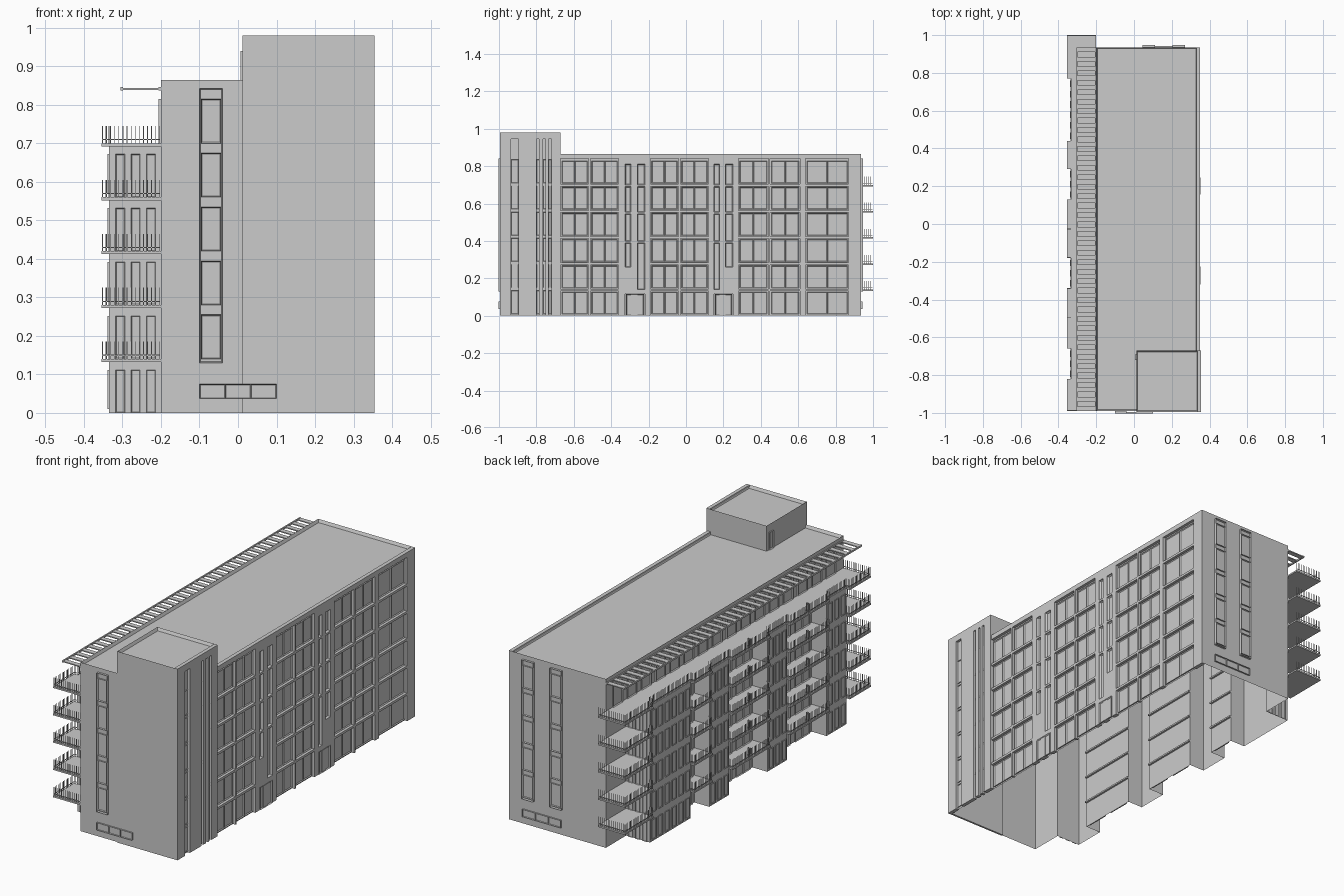
import bpy, bmesh

if "Cube" in bpy.data.objects:
    bpy.data.objects.remove(bpy.data.objects["Cube"])

FLOORS = [0.14, 0.28, 0.42, 0.56, 0.70]
LEVELS = [0.0] + FLOORS
XO, XI, XB = -0.335, -0.25, -0.20          # outer bay wall, recess wall, main body wall
YF, YB = -0.99, 0.935                      # front and back of the main body
BAYS = [(-0.82, -0.66), (-0.34, -0.18), (0.13, 0.29), (0.44, 0.77)]
BALCONIES = [(-0.99, -0.82), (-0.66, -0.5), (-0.5, -0.34), (-0.18, -0.025),
             (-0.025, 0.13), (0.29, 0.44), (0.77, 1.0)]
parts = {}


def part(name):
    return parts.setdefault(name, bmesh.new())


def box(name, x0, x1, y0, y1, z0, z1, bottom=True):
    """Box added to a part; returns its top face."""
    bm = part(name)
    v = [bm.verts.new((x, y, z)) for z in (z0, z1)
         for x, y in ((x0, y0), (x1, y0), (x1, y1), (x0, y1))]
    for i in range(4):
        j = (i + 1) % 4
        bm.faces.new((v[i], v[j], v[j + 4], v[i + 4]))
    if bottom:
        bm.faces.new(v[3::-1])
    return bm.faces.new(v[4:])


def window(name, axis, sign, pos, a0, a1, z0, z1, d=0.006, t=0.006):
    """Framed window standing d proud of a wall, pane sunk inside the frame."""
    bm = part(name)

    def p(a, z, o):
        q = pos + sign * o
        return bm.verts.new((q, a, z) if axis == 'x' else (a, q, z))
    ring = [(a0, z0), (a1, z0), (a1, z1), (a0, z1)]
    if (axis == 'x') != (sign > 0):
        ring.reverse()
    back = [p(a, z, 0) for a, z in ring]
    front = [p(a, z, d) for a, z in ring]
    for i in range(4):
        j = (i + 1) % 4
        bm.faces.new((back[i], back[j], front[j], front[i]))
    f = bm.faces.new(front)
    f.normal_update()
    direction = f.normal.x if axis == 'x' else f.normal.y
    if direction * sign < 0:
        f.normal_flip()
    bmesh.ops.inset_individual(bm, faces=[f], thickness=t, depth=-d * 0.7)


def parapet(name, face, t=0.01, depth=0.015):
    face.normal_update()
    bmesh.ops.inset_individual(part(name), faces=[face], thickness=t, depth=-depth)


def pickets(x0, y0, x1, y1, z, h=0.045, step=0.011):
    """Row of railing pickets with a low rail."""
    n = max(1, round(max(abs(x1 - x0), abs(y1 - y0)) / step))
    for i in range(n + 1):
        x, y = x0 + (x1 - x0) * i / n, y0 + (y1 - y0) * i / n
        box("railing", x - .001, x + .001, y - .001, y + .001, z, z + h)
    box("railing", min(x0, x1) - .001, max(x0, x1) + .001,
        min(y0, y1) - .001, max(y0, y1) + .001, z + 0.008, z + 0.011)


# Lower walls: stepped footprint, open underneath
plan = [(XB, YF), (XB, BAYS[0][0])]
for i, (a, b) in enumerate(BAYS):
    plan += [(XI if i else XB, a), (XO, a), (XO, b), (XI if i < 3 else XB, b)]
plan += [(XB, YB), (0.335, YB), (0.335, -0.67), (0.34, -0.67), (0.34, YF)]
bm = part("lower_walls")
lo = [bm.verts.new((x, y, 0)) for x, y in plan]
hi = [bm.verts.new((x, y, 0.7)) for x, y in plan]
for i in range(len(plan)):
    j = (i + 1) % len(plan)
    if plan[i] != plan[j]:
        bm.faces.new((lo[i], hi[i], hi[j], lo[j]))

# Top storey with sunken roof, and the stair tower
parapet("top_storey", box("top_storey", XB, 0.335, YF, YB, 0.7, 0.865, False))
parapet("stair_tower", box("stair_tower", 0.012, 0.34, -0.995, -0.67, 0.7, 0.98, False))
box("stair_tower", 0.012, 0.34, -0.995, -0.985, 0, 0.7)
window("stair_tower", 'x', -1, 0.012, -0.72, -0.69, 0.85, 0.94)

# Tower right face: solid strips with glazed slots between
slots = [(-0.935, -0.895), (-0.80, -0.785), (-0.765, -0.75), (-0.735, -0.72)]
edges = [-0.995] + [e for s in slots for e in s] + [-0.67]
for a, b in zip(edges[::2], edges[1::2]):
    box("tower_strips", 0.335, 0.354, a, b, 0, 0.98)
box("tower_strips", 0.335, 0.354, -0.995, -0.67, 0.945, 0.98)
for a, b in slots:
    for z in LEVELS:
        window("tower_windows", 'x', 1, 0.34, a, b, z + 0.01, z + 0.135, 0.005, 0.003)

# Right facade: piers, floor bands, windows
cols = [(-0.67, -0.52), (-0.51, -0.36), (-0.19, -0.04), (-0.03, 0.12),
        (0.28, 0.44), (0.45, 0.61), (0.64, 0.87)]
slits = [(-0.325, -0.295), (-0.26, -0.22), (0.15, 0.18), (0.21, 0.25)]
openings = sorted(cols + slits)
for (_, a), (b, _) in zip(openings, openings[1:] + [(YB, 0)]):
    box("facade_piers", 0.33, 0.35, a, b, 0, 0.85)
box("facade_piers", 0.33, 0.35, -0.67, YB, 0.84, 0.865)
for a, b in cols:
    for z in LEVELS:
        if z:
            box("floor_bands", 0.33, 0.35, a, b, z - 0.008, z + 0.004)
        m = a + (b - a) * 0.5
        window("right_windows", 'x', 1, 0.335, a + 0.006, m, z + 0.008, z + 0.128)
        window("right_windows", 'x', 1, 0.335, m, b - 0.006, z + 0.008, z + 0.128)
for i, (a, b) in enumerate(slits):
    lows = [0.26, 0.14, 0.14, 0.26]
    stops = [lows[i], 0.40, 0.555, 0.70, 0.82]
    box("facade_piers", 0.33, 0.35, a, b, 0.115, lows[i])
    box("facade_piers", 0.33, 0.35, a, b, 0.82, 0.85)
    for z0, z1 in zip(stops, stops[1:]):
        window("slit_windows", 'x', 1, 0.335, a, b, z0, z1 - 0.01, 0.008, 0.005)
        box("floor_bands", 0.33, 0.35, a, b, z1 - 0.01, z1)
for a, b in ((-0.32, -0.225), (0.155, 0.245)):
    window("entrance_doors", 'x', 1, 0.345, a, b, 0, 0.115, 0.008)

# End walls: stacked window strips and low wide windows
for axis_y, s, xs in ((YF, -1, [(-0.10, -0.04)]), (YB, 1, [(0.045, 0.11), (0.205, 0.27)])):
    for a, b in xs:
        window("end_strip_frames", 'y', s, axis_y, a, b, 0.13, 0.842, 0.012, 0.004)
        for z in FLOORS:
            window("end_windows", 'y', s, axis_y + s * 0.003, a + 0.004, b - 0.004,
                   z, z + 0.115, 0.008, 0.004)
for k in range(3):
    a = -0.1 + k * 0.0667
    window("low_windows", 'y', -1, -0.995, a, a + 0.0667, 0.037, 0.075, 0.008, 0.003)
    a = 0.05 + k * 0.0733
    window("low_windows", 'y', 1, YB, a, a + 0.0733, 0.037, 0.075, 0.008, 0.003)

# Balcony slabs and railings
for y0, y1 in BALCONIES:
    first, last = y0 == -0.99, y1 == 1.0
    for z in FLOORS:
        box("balcony_slabs", -0.355, XB if first or last else XI + 0.01,
            y0, y1, z - 0.008, z)
        e = 0.003
        pickets(-0.355 + e, y0 + e, -0.355 + e, y1 - e, z)
        for y, corner in ((y0 + e, first), (y1 - e, last)):
            pickets(-0.355 + e, y, XB - e if corner else XO, y, z)

# Terrace floor above the bays
box("terrace", XO, XB, BAYS[0][0], BAYS[-1][1], 0.692, 0.70)
for a, b in BAYS:
    pickets(XO + 0.003, a, XO + 0.003, b, 0.70)

# Left facade windows: bays, recesses, end returns, set-back top storey
for z in LEVELS[:-1]:
    for a, b in BAYS:
        n = round((b - a) / 0.055)
        w = (b - a) / n
        for k in range(n):
            window("bay_windows", 'x', -1, XO, a + k * w + 0.01, a + (k + 1) * w - 0.01,
                   z + 0.01, z + 0.112, 0.004, 0.004)
    for a, b in BALCONIES[1:-1]:
        window("balcony_doors", 'x', -1, XI, a + 0.02, (a + b) / 2, z, z + 0.112)
        window("balcony_doors", 'x', -1, XI, (a + b) / 2, b - 0.02, z, z + 0.112)
    for x in (-0.318, -0.278, -0.238):
        window("return_windows", 'y', -1, BAYS[0][0], x, x + 0.024, z, z + 0.112, 0.004, 0.003)
        window("return_windows", 'y', 1, BAYS[-1][1], x, x + 0.024, z, z + 0.112, 0.004, 0.003)
for k in range(16):
    y = -0.92 + k * 0.115
    window("terrace_windows", 'x', -1, XB, y, y + 0.075, 0.70, 0.815)

# Pergola: outer and inner beams with slats
box("pergola", -0.305, -0.298, YF, YB, 0.837, 0.846)
box("pergola", -0.206, XB, YF, YB, 0.837, 0.846)
for k in range(39):
    y = YF + k * (YB - YF - 0.025) / 38
    box("pergola", -0.30, XB, y, y + 0.025, 0.839, 0.844)

# Turn each collected part into an object
for name, bm in parts.items():
    if name != "lower_walls":
        bmesh.ops.recalc_face_normals(bm, faces=bm.faces)
    me = bpy.data.meshes.new(name)
    bm.to_mesh(me)
    bm.free()
    bpy.context.collection.objects.link(bpy.data.objects.new(name, me))
